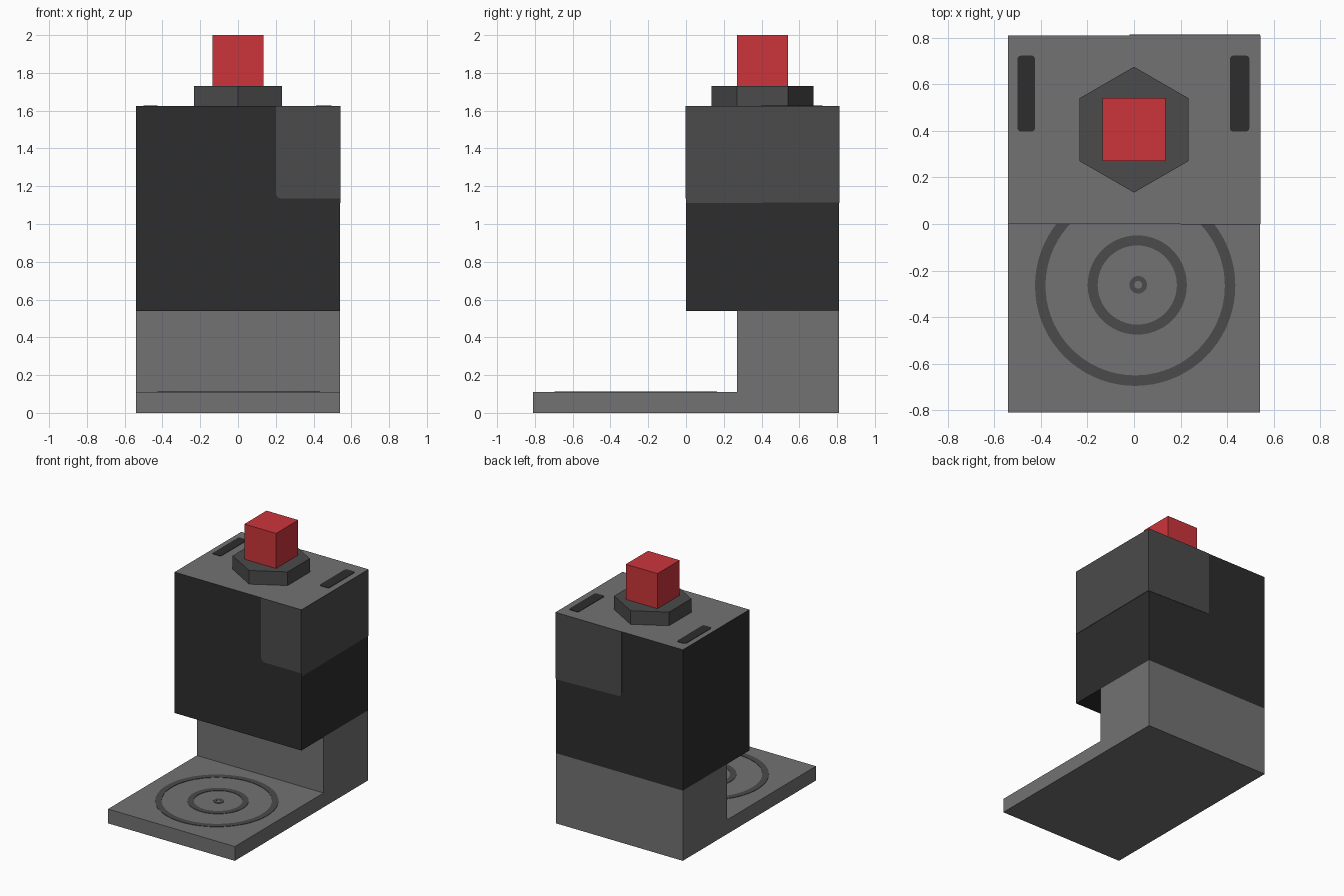
import bpy, bmesh, math
from mathutils import Vector

if "Cube" in bpy.data.objects:
    bpy.data.objects.remove(bpy.data.objects["Cube"])


def material(name, r, g, b):
    m = bpy.data.materials.new(name)
    m.diffuse_color = (r, g, b, 1)
    m.use_nodes = True
    m.node_tree.nodes["Principled BSDF"].inputs["Base Color"].default_value = m.diffuse_color
    return m


GREY = material("mid grey", 0.170, 0.170, 0.170)
DARK = material("dark grey", 0.070, 0.070, 0.070)
BLACK = material("near black", 0.026, 0.026, 0.026)
RED = material("red", 0.600, 0.035, 0.043)

X, Y, Z = Vector((1, 0, 0)), Vector((0, 1, 0)), Vector((0, 0, 1))
W, D, T = 0.54, 0.81, 0.003   # half width, half depth, painted plate thickness
BASE, LOW, TOP = 0.11, 0.54, 1.625


def finish(name, bm, *mats):
    bmesh.ops.recalc_face_normals(bm, faces=bm.faces[:])
    me = bpy.data.meshes.new(name)
    bm.to_mesh(me)
    bm.free()
    for m in mats:
        me.materials.append(m)
    ob = bpy.data.objects.new(name, me)
    bpy.context.collection.objects.link(ob)
    return ob


def prism(name, pts, origin, u, v, depth, *mats):
    """Extrude a 2D outline, drawn along u and v, in the direction u x v."""
    bm = bmesh.new()
    o, n = Vector(origin), u.cross(v) * depth
    lo = [bm.verts.new(o + u * a + v * b) for a, b in pts]
    hi = [bm.verts.new(p.co + n) for p in lo]
    bm.faces.new(lo[::-1])
    bm.faces.new(hi)
    for i in range(len(lo)):
        j = (i + 1) % len(lo)
        bm.faces.new((lo[i], lo[j], hi[j], hi[i]))
    return finish(name, bm, *mats)


def rect(a0, b0, a1, b1):
    return [(a0, b0), (a1, b0), (a1, b1), (a0, b1)]


def arc(ca, cb, r, start, n=6):
    return [(ca + r * math.cos(math.radians(start + 90 * i / n)),
             cb + r * math.sin(math.radians(start + 90 * i / n))) for i in range(n + 1)]


def ring(name, cx, cy, r_in, r_out, n):
    bm = bmesh.new()
    z = BASE
    loops = []
    for i in range(n):
        a = 2 * math.pi * i / n + math.pi / 4
        loops.append([bm.verts.new((cx + r * math.cos(a), cy + r * math.sin(a), h))
                      for r, h in ((r_in, z), (r_out, z), (r_out, z + T), (r_in, z + T))])
    for i in range(n):
        p, q = loops[i], loops[(i + 1) % n]
        for k in range(4):
            m = (k + 1) % 4
            bm.faces.new((p[k], p[m], q[m], q[k]))
    return finish(name, bm, DARK)


# L-shaped stand: base plate and rear column
prism("stand", [(-D, 0), (D, 0), (D, LOW), (0.27, LOW), (0.27, BASE), (-D, BASE)],
      (-W, 0, 0), Y, Z, 2 * W, GREY)

# Head block: black with a grey top
head = prism("head", rect(-W, 0, W, D), (0, 0, LOW), X, Y, TOP - LOW, BLACK, GREY)
for f in head.data.polygons:
    f.material_index = 1 if f.normal.z > 0.5 else 0

# Dark grey panel wrapping the right side of the head
R = 0.03
prism("front_panel", arc(0.20 + R, 1.135 + R, R, 180) + [(W, 1.135), (W, TOP), (0.20, TOP)],
      (0, 0, 0), X, Z, T, DARK)
prism("side_panel", [(0, 1.11), (D, 1.115), (D, TOP), (0, TOP)], (W, 0, 0), Y, Z, T, DARK)
prism("back_panel", [(-W, 1.11)] + arc(0.02 - R, 1.125 + R, R, 270) + [(0.02, TOP), (-W, TOP)],
      (0, D, 0), -X, Z, T, DARK)

# Slots on the head top
r = 0.014
for name, a, b in (("left_slot", -0.50, -0.425), ("right_slot", 0.412, 0.495)):
    c, d = 0.397, 0.723
    outline = (arc(a + r, c + r, r, 180, 3) + arc(b - r, c + r, r, 270, 3)
               + arc(b - r, d - r, r, 0, 3) + arc(a + r, d - r, r, 90, 3))
    prism(name, outline, (0, 0, TOP), X, Y, T, BLACK)

# Hexagonal collar and square button
hexagon = [(0.27 * math.cos(math.radians(30 + 60 * i)),
            0.27 * math.sin(math.radians(30 + 60 * i))) for i in range(6)]
prism("hex_collar", hexagon, (0, 0.405, TOP), X, Y, 1.73 - TOP, DARK)
prism("button", rect(-0.135, 0.27, 0.135, 0.54), (0, 0, 1.73), X, Y, 0.27, RED)

# Target rings painted on the base plate
ring("outer_ring", 0.005, -0.265, 0.385, 0.430, 72)
ring("middle_ring", 0.014, -0.262, 0.170, 0.213, 56)
ring("centre_ring", 0.018, -0.261, 0.017, 0.038, 24)
